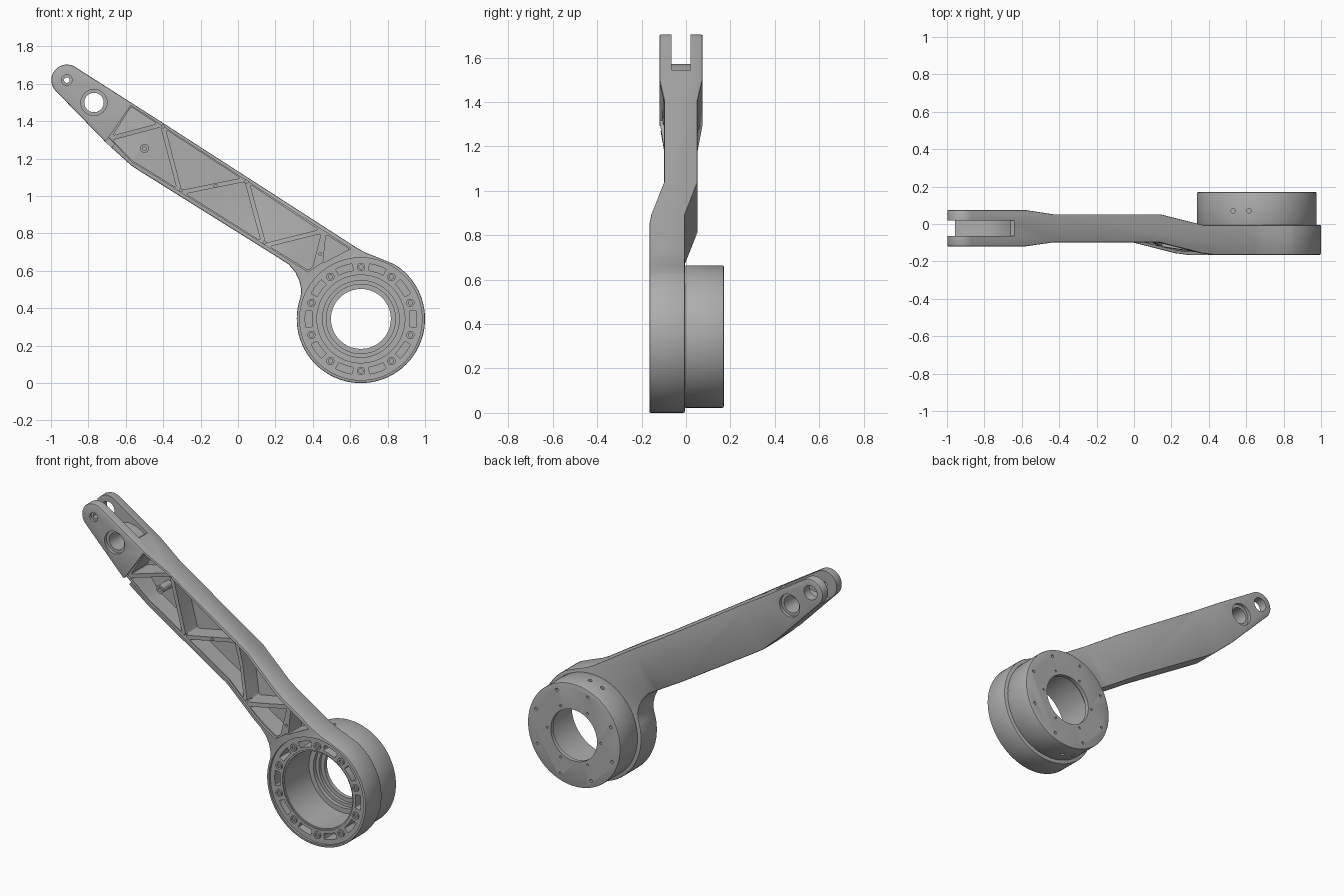
import bpy, bmesh, math
from mathutils import Vector

cube = bpy.data.objects.get("Cube")
if cube:
    bpy.data.objects.remove(cube, do_unlink=True)

metal = bpy.data.materials.new("cast grey metal")
metal.use_nodes = True
grey = (0.42, 0.42, 0.42, 1)
metal.diffuse_color = grey
metal.node_tree.nodes["Principled BSDF"].inputs["Base Color"].default_value = grey

HUB, TIP, EYE = (0.657, 0.343), (-0.915, 1.62), (-0.77, 1.5)
ANGLE = math.radians(32.7)
U = Vector((math.cos(ANGLE), 0, -math.sin(ANGLE)))   # along the arm
N = Vector((math.sin(ANGLE), 0, math.cos(ANGLE)))    # across the arm


def from_front(a, b, d):
    return Vector((a, d, b))


def from_top(a, b, d):
    return Vector((a, b, d))


def along_arm(a, b, d):
    return U * a + N * d + Vector((0, b, 0))


def prism(name, shapes, place=from_front, rounding=0):
    """Solid from (outline, start, end) shapes."""
    bm = bmesh.new()
    for pts, d0, d1 in shapes:
        sub = bmesh.new()
        sub.faces.new([sub.verts.new((p[0], p[1], 0)) for p in pts])
        if rounding:
            bmesh.ops.bevel(sub, geom=sub.verts[:], offset=rounding, segments=4,
                            affect='VERTICES', profile=0.5)
        ring = [v.co.copy() for v in sub.faces[:][0].verts]
        sub.free()
        low = [bm.verts.new(place(p.x, p.y, d0)) for p in ring]
        top = [bm.verts.new(place(p.x, p.y, d1)) for p in ring]
        bm.faces.new(low)
        bm.faces.new(top)
        for i in range(len(ring)):
            j = (i + 1) % len(ring)
            bm.faces.new((low[i], low[j], top[j], top[i]))
    bmesh.ops.recalc_face_normals(bm, faces=bm.faces[:])
    mesh = bpy.data.meshes.new(name)
    bm.to_mesh(mesh)
    bm.free()
    mesh.materials.append(metal)
    obj = bpy.data.objects.new(name, mesh)
    bpy.context.collection.objects.link(obj)
    return obj


def apply(obj, mod):
    bpy.ops.object.select_all(action='DESELECT')
    bpy.context.view_layer.objects.active = obj
    obj.select_set(True)
    bpy.ops.object.modifier_apply(modifier=mod.name)


def combine(obj, tool, operation='DIFFERENCE'):
    mod = obj.modifiers.new("combine", 'BOOLEAN')
    mod.operation, mod.solver, mod.object = operation, 'EXACT', tool
    apply(obj, mod)
    bpy.data.objects.remove(tool, do_unlink=True)


def soften(obj, width):
    mod = obj.modifiers.new("edges", 'BEVEL')
    mod.width, mod.segments, mod.angle_limit = width, 2, math.radians(40)
    apply(obj, mod)


def arc(c, r, a0, a1, n):
    angles = [math.radians(a0 + (a1 - a0) * i / n) for i in range(n + 1)]
    return [(c[0] + r * math.cos(a), c[1] + r * math.sin(a)) for a in angles]


def disc(c, r, d0, d1, n=48):
    return arc(c, r, 0, 360, n)[:-1], d0, d1


def polar(r, angle):
    return arc(HUB, r, angle, angle, 1)[0]


def cut(obj, *shapes, place=from_front, rounding=0):
    combine(obj, prism("cutter", shapes, place, rounding))


def inset(pts, w):
    area = sum(p[0] * q[1] - q[0] * p[1] for p, q in zip(pts, pts[1:] + pts[:1]))
    pts = [Vector(p) for p in (pts if area > 0 else pts[::-1])]
    out = []
    for i, p in enumerate(pts):
        a = (p - pts[i - 1]).normalized()
        b = (pts[(i + 1) % len(pts)] - p).normalized()
        na, nb = Vector((-a.y, a.x)), Vector((-b.y, b.x))
        out.append(p + (na + nb) * w / (1 + na.dot(nb)))
    return [tuple(p) for p in out]


# Bent thickness of the arm, as front and back lines along its length
FRONT = [(-2, -.12), (-1.3, -.12), (-1.12, -.098), (-.45, -.098), (-.18, -.156), (-.1, -.165), (2, -.165)]
BACK = [(-2, .075), (-1.3, .075), (-1.12, .052), (-.44, .052), (-.17, -.005), (2, -.005)]


def bent_slab(front, back):
    return prism("slab", [(front + back[::-1], -1, 3)], along_arm)


def shift(line, dy):
    return [(s, y + dy) for s, y in line]


def open_front(line):
    return bent_slab([(-2, -.6), (2, -.6)], line)


# Arm body: side outline limited to the bent thickness
outline = (arc(HUB, .343, 58, -200, 80)
           + [(.338, .5), (.327, .55), (.305, .595), (.27, .635), (.2, .68), (-.52, 1.13), (-.57, 1.163), (-.7, 1.28)]
           + arc(TIP, .083, 222, 57, 24)
           + [(-.4, 1.39), (.64, .72), (.69, .694), (.76, .667)])
arm = prism("arm_body", [(outline, -.4, .4)])
combine(arm, bent_slab(FRONT, BACK), 'INTERSECT')
soften(arm, .007)

# Truss pockets open to the front, with ribs set slightly below the rim
truss = [(-.7, 1.315), (-.575, 1.495), (.62, .718), (.44, .63), (.375, .585), (.27, .65),
         (.2, .695), (-.51, 1.14), (-.57, 1.175)]
recess = prism("cutter", [(inset(truss, .008), -.4, .4)])
combine(recess, open_front(shift(FRONT, .014)), 'INTERSECT')
combine(arm, recess)
T1, T2, T3 = (-.405, 1.382), (.045, 1.09), (.46, .815)
L0, L1, L2, L3 = (-.695, 1.305), (-.31, 1.018), (.14, .735), (.41, .615)
pockets = [[L0, (-.575, 1.495), T1], [L0, T1, L1, (-.51, 1.143), (-.57, 1.178)],
           [T1, L1, T2], [L1, T2, L2], [T2, L2, T3],
           [L2, T3, L3, (.375, .59), (.27, .655)], [T3, (.62, .715), (.44, .62)]]
wells = prism("cutter", [(inset(p, .012), -.4, .4) for p in pockets], rounding=.012)
combine(wells, open_front(shift(BACK, -.02)), 'INTERSECT')
combine(arm, wells)
cut(arm, *[disc(p, .008, -.4, -.07, 16) for p in ((-.4, 1.372), (-.305, 1.032), (.045, 1.077), (.142, .752),
                                                  (-.12, 1.055), (.44, .69))])
# Small notch in the lower wall
cut(arm, ([(-.735, 1.27), (-.69, 1.31), (-.66, 1.28), (-.7, 1.23)], -.4, -.08))

# Fork slot and pin holes
cut(arm, ([(-1.2, 1.53), (-.93, 1.545), (-.84, 1.558), (-.77, 1.572), (-.71, 1.56), (-.66, 1.53),
           (-.55, 1.6), (-.6, 1.9), (-1.2, 1.9)], -.065, .02))
cut(arm, disc(TIP, .015, -.4, 0))
cut(arm, disc(TIP, .028, -.4, -.105), disc(TIP, .045, 0, .4))
cut(arm, disc(EYE, .052, -.4, .4))
cut(arm, disc(EYE, .07, -.4, -.1), disc(EYE, .07, .055, .4))

# Hub flange: shallow face, bore and ring of curved slots
cut(arm, disc(HUB, .327, -.4, -.15, 96))
cut(arm, disc(HUB, .235, -.4, .4, 96))
COUNT, STEP = 10, 36
slots = [(arc(HUB, .298, a - 9, a + 9, 8) + arc(HUB, .262, a + 9, a - 9, 8), -.4, -.06)
         for a in range(0, 360, STEP)]
cut(arm, *slots, rounding=.004)
cut(arm, (arc(HUB, .244, 0, 360, 96)[:-1], -.4, -.143))

# Bolt bosses between the slots
bosses = [polar(.278, a) for a in range(STEP // 2, 360, STEP)]
bolts = prism("flange_bosses", [disc(p, .022, -.16, -.14, 20) for p in bosses])
cut(bolts, *[disc(p, .011, -.4, -.144, 16) for p in bosses])

# Rear drum with stepped bore and screw holes
drum = prism("hub_drum", [disc(HUB, .32, -.006, .17, 96)])
soften(drum, .005)
for radius, depth in ((.235, .1), (.205, .125), (.185, .145), (.16, .4)):
    cut(drum, disc(HUB, radius, -.4, depth, 96))
cut(drum, *[disc(polar(.28, a), .009, .14, .4, 16) for a in range(20, 360, 45)],
    *[disc(polar(.185, a), .007, .15, .4, 16) for a in range(0, 360, 60)])
cut(drum, *[disc((x, .07), .012, d, d + .12, 16) for x in (.53, .615) for d in (.61, -.04)],
    place=from_top)

# Tapped stud in the first pocket
STUD = (-.5, 1.255)
stud = prism("pocket_stud", [disc(STUD, .024, -.06, .04, 24)])
cut(stud, disc(STUD, .011, -.4, 0, 16))

for obj in (arm, drum, bolts, stud):
    bpy.ops.object.select_all(action='DESELECT')
    bpy.context.view_layer.objects.active = obj
    obj.select_set(True)
    bpy.ops.object.shade_smooth_by_angle(angle=math.radians(30))
bpy.ops.object.select_all(action='DESELECT')
